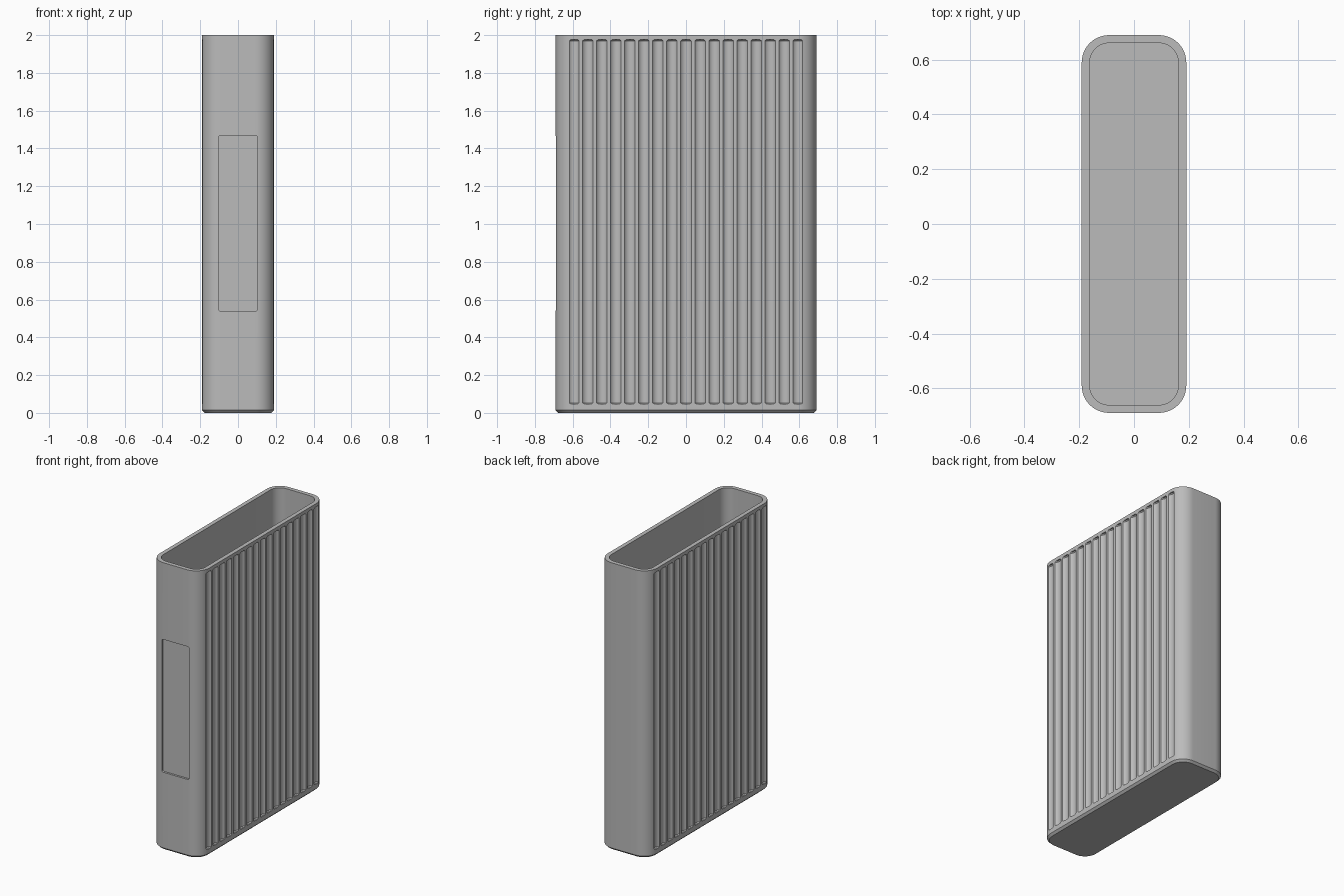
import bpy, bmesh, math

cube = bpy.data.objects.get("Cube")
if cube:
    bpy.data.objects.remove(cube, do_unlink=True)

HALF_X, HALF_Y, HEIGHT = 0.191, 0.69, 2.0
RADIUS, WALL, CHAMFER = 0.1, 0.029, 0.014

grey = bpy.data.materials.new("plain grey")
grey.use_nodes = True
colour = (0.5, 0.5, 0.5, 1)
grey.diffuse_color = colour
grey.node_tree.nodes["Principled BSDF"].inputs["Base Color"].default_value = colour


def make_object(name, bm):
    bmesh.ops.recalc_face_normals(bm, faces=bm.faces)
    mesh = bpy.data.meshes.new(name)
    bm.to_mesh(mesh)
    bm.free()
    mesh.materials.append(grey)
    obj = bpy.data.objects.new(name, mesh)
    bpy.context.collection.objects.link(obj)
    return obj


def rounded_ring(bm, inset, z, steps=12):
    """Rounded rectangle of vertices, inset from the outer outline."""
    r = RADIUS - inset
    verts = []
    for i, (sx, sy) in enumerate(((1, 1), (-1, 1), (-1, -1), (1, -1))):
        for s in range(steps + 1):
            a = (i + s / steps) * math.pi / 2
            verts.append(bm.verts.new((sx * (HALF_X - RADIUS) + r * math.cos(a),
                                       sy * (HALF_Y - RADIUS) + r * math.sin(a), z)))
    return verts


def loft(bm, rings):
    """Join successive rings and close both ends."""
    for a, b in zip(rings, rings[1:]):
        n = len(a)
        for i in range(n):
            j = (i + 1) % n
            bm.faces.new((a[i], a[j], b[j], b[i]))
    bm.faces.new(rings[0])
    bm.faces.new(rings[-1])


def cut(target, cutter):
    mod = target.modifiers.new("cut", 'BOOLEAN')
    mod.operation = 'DIFFERENCE'
    mod.solver = 'EXACT'
    mod.object = cutter
    bpy.ops.object.select_all(action='DESELECT')
    bpy.context.view_layer.objects.active = target
    target.select_set(True)
    bpy.ops.object.modifier_apply(modifier=mod.name)
    bpy.data.objects.remove(cutter, do_unlink=True)


# Hollow case: chamfered foot, outer wall, rim, inner wall and floor
bm = bmesh.new()
loft(bm, [rounded_ring(bm, inset, z) for inset, z in (
    (CHAMFER, 0), (0, CHAMFER), (0, HEIGHT), (WALL, HEIGHT), (WALL, WALL))])
case = make_object("case", bm)

# Concave vertical flutes on both broad sides
COUNT, PITCH, HALF_WIDTH, DEPTH = 17, 0.0742, 0.028, 0.014
LOW, HIGH, END = 0.047, 1.976, 0.006
radius = (HALF_WIDTH ** 2 + DEPTH ** 2) / (2 * DEPTH)
bm = bmesh.new()
for side in (-1, 1):
    for k in range(COUNT):
        cx = side * (HALF_X - DEPTH + radius)
        cy = (k - (COUNT - 1) / 2) * PITCH
        rings = []
        for r, z in ((radius - END, LOW), (radius, LOW + END),
                     (radius, HIGH - END), (radius - END, HIGH)):
            rings.append([bm.verts.new((cx + r * math.cos(t * math.tau / 32),
                                        cy + r * math.sin(t * math.tau / 32), z))
                          for t in range(32)])
        loft(bm, rings)
cut(case, make_object("flute_cutter", bm))

# Shallow label recess on the front
bm = bmesh.new()
bmesh.ops.create_cube(bm, size=1)
for v in bm.verts:
    v.co.x *= 0.208
    v.co.y = -HALF_Y + v.co.y * 0.028
    v.co.z = 1.003 + v.co.z * 0.925
upright = [e for e in bm.edges if abs(e.verts[0].co.y - e.verts[1].co.y) > 0.01]
bmesh.ops.bevel(bm, geom=upright, offset=0.008, segments=3, affect='EDGES', profile=0.5)
cut(case, make_object("recess_cutter", bm))

bpy.ops.object.shade_smooth_by_angle(angle=math.radians(30))
